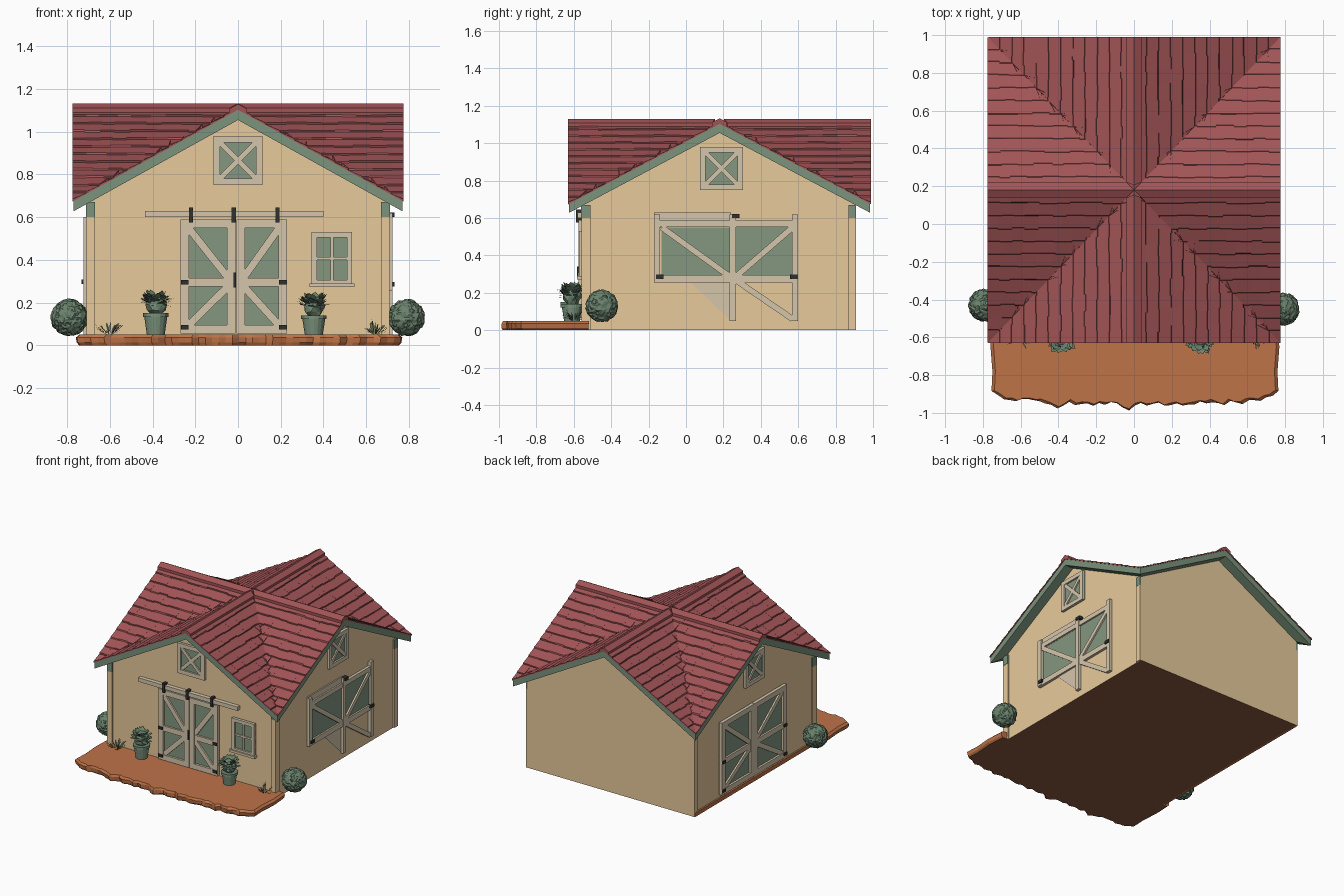
import bpy, bmesh, math, random
from mathutils import Vector

if "Cube" in bpy.data.objects:
    bpy.data.objects.remove(bpy.data.objects["Cube"])

random.seed(4)


def material(name, r, g, b):
    m = bpy.data.materials.new(name)
    lin = [((c / 255 + 0.055) / 1.055) ** 2.4 for c in (r, g, b)]
    m.diffuse_color = (*lin, 1)
    m.use_nodes = True
    m.node_tree.nodes["Principled BSDF"].inputs["Base Color"].default_value = m.diffuse_color
    return m


WALL = material("tan wall", 232, 203, 156)
ROOF = material("roof red", 162, 84, 86)
SEAM = material("shingle seam", 108, 58, 60)
TRIM = material("green trim", 123, 147, 124)
PANEL = material("green panel", 131, 151, 128)
FRAME = material("pale frame", 213, 198, 172)
CLAY = material("terracotta", 190, 115, 72)
METAL = material("black metal", 48, 48, 46)
LEAF = material("leaf green", 106, 130, 109)
EARTH = material("dark earth", 138, 90, 66)


class Part:
    """One named object gathered from boxes and faces."""

    def __init__(self, name):
        self.name, self.bm, self.mats = name, bmesh.new(), []

    def slot(self, mat):
        if mat not in self.mats:
            self.mats.append(mat)
        return self.mats.index(mat)

    def face(self, verts, mat):
        f = self.bm.faces.new(verts)
        f.material_index = self.slot(mat)
        return f

    def box(self, lower, upper, mat, edge_mat=None):
        """Box from two rings of four points; edge_mat colours the third side."""
        lo = [self.bm.verts.new(p) for p in lower]
        up = [self.bm.verts.new(p) for p in upper]
        self.face(up, mat)
        self.face(lo[::-1], mat)
        for i in range(4):
            j = (i + 1) % 4
            self.face((lo[i], lo[j], up[j], up[i]), edge_mat if edge_mat and i == 2 else mat)

    def done(self, recalc=True):
        bm = self.bm
        bmesh.ops.dissolve_degenerate(bm, edges=bm.edges[:], dist=1e-5)
        if recalc:
            bmesh.ops.recalc_face_normals(bm, faces=bm.faces[:])
        me = bpy.data.meshes.new(self.name)
        bm.to_mesh(me)
        bm.free()
        for m in self.mats:
            me.materials.append(m)
        ob = bpy.data.objects.new(self.name, me)
        bpy.context.collection.objects.link(ob)
        return ob


# Roof shape: two equal crossing gables, u = distance from ridge, w = distance along ridge
CY, RX, RY, TOP, DROP = 0.18, 0.775, 0.81, 1.105, 0.43


def roof_point(axis, end, side, u, w, off=0):
    z = TOP - DROP * u + off
    if axis == 'y':
        return (side * RX * u, CY + end * RY * w, z)
    return (end * RX * w, CY + side * RY * u, z)


WINGS = [(a, e, s) for a in 'xy' for e in (-1, 1) for s in (-1, 1)]


def gabled_ring(x, y0, y1):
    """Corners and gable middles around a rectangle."""
    return [(-x, y0), (0, y0), (x, y0), (x, CY), (x, y1), (0, y1), (-x, y1), (-x, CY)]


def roof_z(x, y):
    return TOP - DROP * min(abs(x) / RX, abs(y - CY) / RY)


def gabled_solid(name, ring, bottom, top_off, side_mat, top_mat, base_mat):
    p = Part(name)
    lo = [p.bm.verts.new((x, y, bottom(x, y))) for x, y in ring]
    up = [p.bm.verts.new((x, y, roof_z(x, y) + top_off)) for x, y in ring]
    cl = p.bm.verts.new((0, CY, bottom(0, CY)))
    cu = p.bm.verts.new((0, CY, TOP + top_off))
    for i in range(8):
        j = (i + 1) % 8
        p.face((lo[i], lo[j], up[j], up[i]), side_mat)
        p.face((up[i], up[j], cu), top_mat)
        p.face((lo[j], lo[i], cl), base_mat)
    return p.done()


WX, FY, BY = 0.70, -0.55, 0.91
gabled_solid("house_walls", gabled_ring(WX, FY, BY), lambda x, y: 0, -0.02, WALL, WALL, EARTH)
gabled_solid("roof_deck", gabled_ring(RX - .005, CY - RY + .005, CY + RY - .005),
             lambda x, y: roof_z(x, y) - 0.05, 0, TRIM, ROOF, TRIM)

# Shingle courses, clipped at the valleys
p = Part("roof_shingles")
ROWS = 12
for wing in WINGS:
    for r in range(ROWS):
        u0, u1 = r / ROWS, (r + 1) / ROWS
        w1 = 1.0
        while w1 > u0 + 0.005:
            w0 = w1 - random.uniform(0.07, 0.13)
            if w0 < u0 + 0.03:
                w0 = u0
            end_u = min(u1 + random.uniform(-.006, .006), w1, 1)
            pts = [(u0, w0), (u0, w1), (end_u, w1), (end_u, max(w0, end_u))]
            lip = random.uniform(.009, .011)
            offs = [.003, .003, lip, lip]
            low = [(u + (.006 if i > 1 and u < .99 else 0), w) for i, (u, w) in enumerate(pts)]
            p.box([roof_point(*wing, u, w, -.002) for u, w in low],
                  [roof_point(*wing, u, w, o) for (u, w), o in zip(pts, offs)],
                  ROOF, SEAM if random.random() < .7 else ROOF)
            w1 = w0
p.done()

# Ridge caps
p = Part("ridge_caps")
for wing in WINGS:
    half, start, high = (0.05, 0, .028) if wing[0] == 'x' else (0.052, 0.03, .025)
    quad = [(0, start), (0, 1), (half, 1), (half, max(start, half))]
    p.box([roof_point(*wing, u, w, 0) for u, w in quad],
          [roof_point(*wing, u, w, high) for u, w in quad], ROOF)
p.done()


# Wall-mounted pieces: a runs along the wall, d is the distance out from it
def on_wall(side, a, z, d):
    if side == 'front':
        return (a, FY - d, z)
    return ((WX + d) if side == 'right' else -(WX + d), a, z)


def bar(p, side, a, b, width, depth, mat):
    a, b = Vector(a), Vector(b)
    n = (b - a).orthogonal().normalized() * width / 2
    ring = [a + n, b + n, b - n, a - n]
    p.box([on_wall(side, q.x, q.y, -.005) for q in ring],
          [on_wall(side, q.x, q.y, depth) for q in ring], mat)


def plate(p, side, a0, a1, z0, z1, depth, mat):
    m = (a0 + a1) / 2
    bar(p, side, (m, z0), (m, z1), a1 - a0, depth, mat)


def frame(p, side, a0, a1, z0, z1, t, depth):
    """Rectangular frame around a green panel."""
    plate(p, side, a0, a1, z0, z1, .008, PANEL)
    for x in (a0, a1 - t):
        plate(p, side, x, x + t, z0, z1, depth, FRAME)
    for z in (z0, z1 - t):
        plate(p, side, a0 + t, a1 - t, z, z + t, depth, FRAME)


def barn_door(p, side, outer, inner, z0, z1):
    """Door with two panels, its braces meeting at the inner middle."""
    frame(p, side, min(outer, inner), max(outer, inner), z0, z1, .04, .024)
    s = 1 if inner > outer else -1
    m = z0 + (z1 - z0) * .45
    plate(p, side, min(outer, inner), max(outer, inner), m - .02, m + .02, .022, FRAME)
    for z, mz in ((z1 - .03, m + .015), (z0 + .03, m - .015)):
        bar(p, side, (outer + s * .03, z), (inner - s * .03, mz), .035, .02, FRAME)
    for z in (z0 + .03, m):
        plate(p, side, outer + s * .02 - .018, outer + s * .02 + .018, z - .01, z + .01, .032, METAL)
    p.slot(METAL)


def loft_hatch(name, side, a, z):
    p = Part(name)
    frame(p, side, a - .115, a + .115, z - .115, z + .115, .03, .02)
    for s in (-1, 1):
        bar(p, side, (a - .09, z - s * .09), (a + .09, z + s * .09), .025, .017, FRAME)
    p.done()


loft_hatch("front_loft_hatch", 'front', 0, .865)
loft_hatch("right_loft_hatch", 'right', .19, .865)
loft_hatch("left_loft_hatch", 'left', .19, .865)

p = Part("front_doors")
barn_door(p, 'front', -.27, -.012, .055, .59)
barn_door(p, 'front', .23, -.008, .055, .59)
plate(p, 'front', -.02, -.01, .27, .34, .032, METAL)
p.done()
p = Part("sliding_door_rail")
plate(p, 'front', -.435, .40, .60, .63, .03, FRAME)
for x in (-.22, -.02, .185):
    plate(p, 'front', x - .01, x + .01, .575, .645, .037, METAL)
p.done()

p = Part("front_window")
frame(p, 'front', .345, .535, .28, .53, .025, .022)
plate(p, 'front', .433, .447, .3, .51, .016, FRAME)
plate(p, 'front', .37, .51, .40, .414, .016, FRAME)
plate(p, 'front', .335, .545, .272, .29, .032, FRAME)
p.done()

p = Part("left_doors")
barn_door(p, 'left', -.18, .208, .05, .60)
barn_door(p, 'left', .60, .212, .05, .60)
p.done()

# Right doors: glazed above, open bracing below
p = Part("right_doors")
plate(p, 'right', -.13, .57, .28, .56, .008, PANEL)
plate(p, 'right', -.17, .24, .55, .63, .009, FRAME)
for z, h in ((.275, .04), (.57, .035)):
    plate(p, 'right', -.17, .60, z - h / 2, z + h / 2, .02, FRAME)
for a, z0 in ((-.155, .26), (.25, .05), (.583, .05)):
    plate(p, 'right', a - .017, a + .017, z0, .62, .024, FRAME)
for a, b in (((-.13, .55), (.23, .29)), ((.27, .29), (.57, .55)), ((.27, .265), (.57, .06))):
    bar(p, 'right', a, b, .032, .02, FRAME)
tri = [(.02, .26), (.24, .26), (.24, .05)]
p.face([p.bm.verts.new(on_wall('right', a, z, .006)) for a, z in tri][::-1], FRAME)
for a, z in ((-.14, .285), (.575, .285), (.265, .61)):
    plate(p, 'right', a - .02, a + .02, z - .01, z + .012, .032, METAL)
p.done()

# Corner boards with green caps, and the base strip on the left
p = Part("corner_boards")
for side, spans in (('front', ((-.71, -.67), (.67, .71))),
                    ('right', ((-.56, -.51), (.868, .91))), ('left', ((-.56, -.51), (.868, .91)))):
    for a0, a1 in spans:
        plate(p, side, a0, a1, .0, .60, .01, WALL)
        plate(p, side, a0, a1, .60, .67, .011, TRIM)
p.done()
p = Part("left_base_strip")
plate(p, 'left', -.55, .91, 0, .03, .012, CLAY)
p.done()

# Ragged terrace in front
p = Part("terrace")
N = 48
edge = [(-.75, -.52), (-.755, -.65), (-.745, -.78)]
for i in range(N + 1):
    x = -.75 + 1.51 * i / N
    dip = -.03 if i in (11, 22, 23) else 0
    edge.append((x, max(-.985, -.95 + .07 * abs(x / .76) ** 6 + dip + random.uniform(-.015, .015))))
edge += [(.755, -.78), (.765, -.65), (.755, -.52)]
rings = []
for z, s in ((0, .985), (.012, 1.0), (.036, 1.006), (.05, .985)):
    rings.append([p.bm.verts.new((x * s, -.52 + (y + .52) * s + random.uniform(-.004, .004), z)) for x, y in edge])
p.face(rings[0][::-1], EARTH)
p.face(rings[3], CLAY)
for lo, up in zip(rings, rings[1:]):
    for i in range(len(edge)):
        j = (i + 1) % len(edge)
        p.face((lo[i], lo[j], up[j], up[i]), CLAY)
p.done()


# Plants
def ball(p, centre, radius, rough, sub):
    start = len(p.bm.faces)
    res = bmesh.ops.create_icosphere(p.bm, subdivisions=sub, radius=radius)
    for v in res['verts']:
        v.co = v.co * random.uniform(1 - rough, 1 + rough) + Vector(centre)
    k = p.slot(LEAF)
    for f in list(p.bm.faces)[start:]:
        f.material_index = k


def leaf(p, base, way, length, width):
    base, way = Vector(base), Vector(way).normalized()
    side = way.cross(Vector((0, 0, 1))).normalized() * width / 2
    mid = base + way * length * .55
    pts = (base, mid + side, base + way * length, mid - side)
    p.face([p.bm.verts.new(q) for q in pts], LEAF)


for name, x, y in (("left_bush", -.79, -.43), ("right_bush", .79, -.45)):
    p = Part(name)
    ball(p, (x, y, .13), .085, .06, 4)
    p.done()

for name, x, top in (("left_potted_plant", -.385, .15), ("right_potted_plant", .355, .14)):
    p = Part(name)
    y = -.61
    for r0, r1, z0, z1 in ((.042, .054, .05, top - .015), (.06, .06, top - .018, top)):
        res = bmesh.ops.create_cone(p.bm, cap_ends=True, segments=16, radius1=r0, radius2=r1, depth=z1 - z0)
        for v in res['verts']:
            v.co += Vector((x, y, (z0 + z1) / 2))
    for f in p.bm.faces:
        f.material_index = p.slot(TRIM)
    ball(p, (x, y, top + .04), .05, .15, 2)
    for i in range(70):
        t, h = random.uniform(0, math.tau), random.uniform(-.1, 1.4)
        way = Vector((math.cos(t), math.sin(t), h))
        leaf(p, Vector((x, y, top + .04)) + way.normalized() * random.uniform(.025, .045), way, .045, .035)
    p.done(False)

for name, x in (("left_grass", -.60), ("right_grass", .64)):
    p = Part(name)
    for i in range(26):
        t = random.uniform(0, math.tau)
        leaf(p, (x + .015 * math.cos(t), -.6 + .015 * math.sin(t), .05),
             (math.cos(t), .6 * math.sin(t), random.uniform(.3, 1.6)), random.uniform(.05, .08), .008)
    p.done(False)
